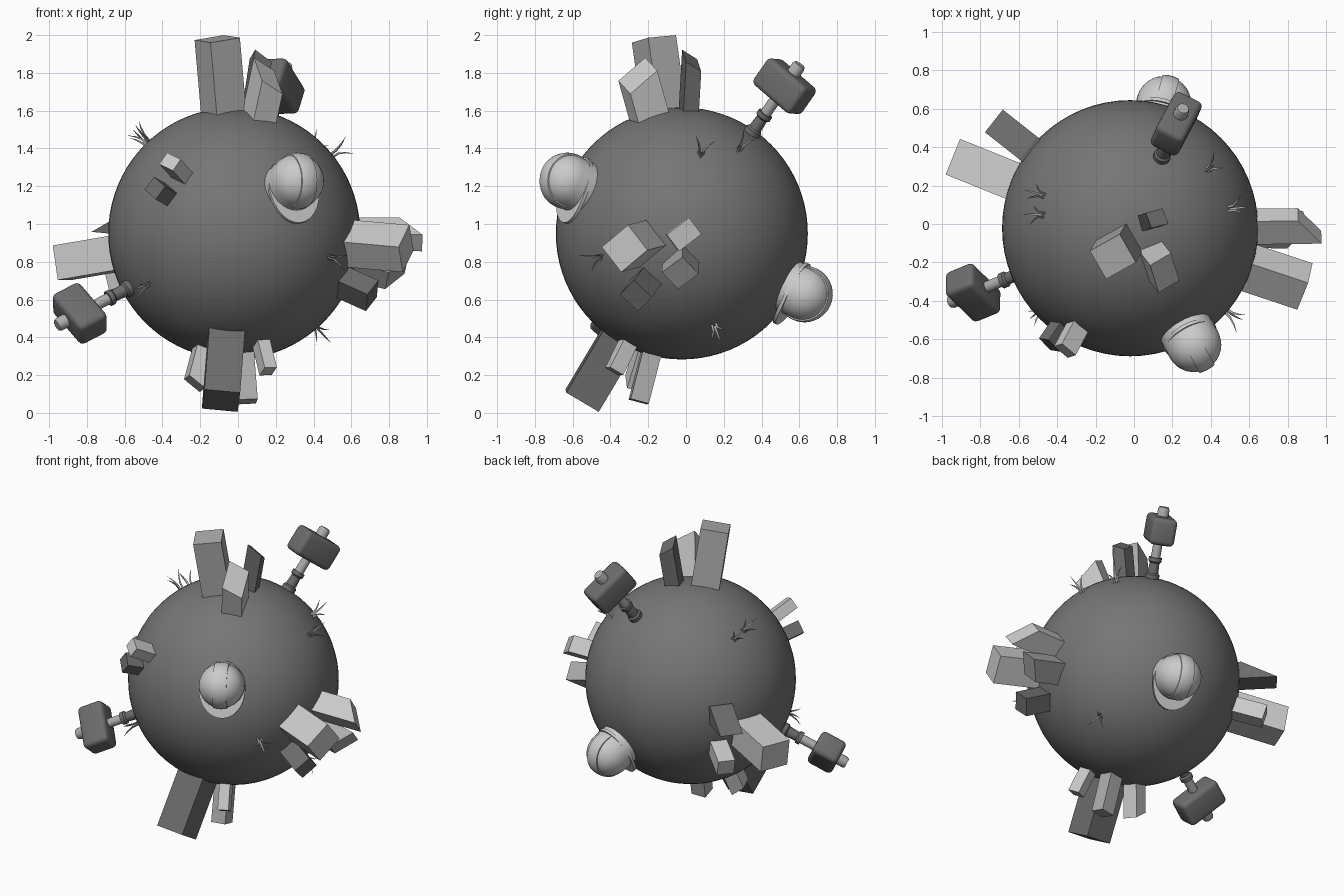
import bpy, bmesh, math, random
from mathutils import Vector, Matrix

if "Cube" in bpy.data.objects:
    bpy.data.objects.remove(bpy.data.objects["Cube"])

random.seed(3)
C = Vector((-0.02, -0.022, 0.95))   # planet centre
R = 0.667


def frame(n, u):
    # axes standing on the planet: z outward, x along the hint u
    n = Vector(n).normalized()
    u = Vector(u)
    u = (u - n * u.dot(n)).normalized()
    v = n.cross(u)
    return Matrix.Translation(C) @ Matrix((u, v, n)).transposed().to_4x4()


def grey(name, g):
    m = bpy.data.materials.new(name)
    m.diffuse_color = (g, g, g, 1)
    m.use_nodes = True
    m.node_tree.nodes["Principled BSDF"].inputs["Base Color"].default_value = m.diffuse_color
    return m


ROCK, DARK, MID = grey("dark_planet", 0.18), grey("dark_grey", 0.15), grey("mid_grey", 0.42)
WALL, PALE = grey("wall_grey", 0.58), grey("pale_grey", 0.66)


def add(name, bm, m, smooth=None, mat=None):
    bmesh.ops.recalc_face_normals(bm, faces=bm.faces)
    me = bpy.data.meshes.new(name)
    bm.to_mesh(me)
    bm.free()
    if mat:
        me.materials.append(mat)
    ob = bpy.data.objects.new(name, me)
    bpy.context.collection.objects.link(ob)
    ob.matrix_world = m
    if smooth:
        bpy.ops.object.select_all(action='DESELECT')
        ob.select_set(True)
        bpy.context.view_layer.objects.active = ob
        bpy.ops.object.shade_smooth_by_angle(angle=math.radians(smooth))
    return ob


def lathe(name, prof, m, mat, segs=32):
    bm = bmesh.new()
    vs = [bm.verts.new((r, 0, z)) for r, z in prof]
    es = [bm.edges.new(p) for p in zip(vs, vs[1:])]
    bmesh.ops.spin(bm, geom=vs + es, cent=(0, 0, 0), axis=(0, 0, 1),
                   angle=2 * math.pi, steps=segs)
    bmesh.ops.remove_doubles(bm, verts=bm.verts, dist=1e-5)
    return add(name, bm, m, 35, mat)


def block(name, mat, top, w, d, u, su=0, sv=0):
    # building: radial box, optional slanted roof
    n = Vector(top) - C
    h = n.length
    bm = bmesh.new()
    bmesh.ops.create_cube(bm, size=1)
    for v in bm.verts:
        x, y, z = v.co
        v.co = (x * w, y * d, h + su * x + sv * y if z > 0 else 0.56)
    add(name, bm, frame(n, u), None, mat)


def helmet(i, n):
    m = frame(n, (0, 0, -1))
    c, r = 0.745, 0.143
    # shell
    prof = [(r, 0.6), (r, c)] + [(r * math.cos(a), c + r * math.sin(a))
            for a in [math.pi / 2 * k / 10 for k in range(1, 10)]] + [(0, c + r)]
    lathe(f"helmet_shell_{i}", prof, m, PALE)
    # raised band over the crown
    bm = bmesh.new()
    bmesh.ops.create_uvsphere(bm, u_segments=32, v_segments=20, radius=r + 0.007)
    bmesh.ops.translate(bm, verts=bm.verts, vec=(0, 0, c))
    for s in (1, -1):
        g = bm.verts[:] + bm.edges[:] + bm.faces[:]
        cut = bmesh.ops.bisect_plane(bm, geom=g, plane_co=(0, s * 0.045, 0),
                                     plane_no=(0, s, 0), clear_outer=True)
        es = [e for e in cut['geom_cut'] if isinstance(e, bmesh.types.BMEdge)]
        bmesh.ops.edgeloop_fill(bm, edges=es)
    add(f"helmet_band_{i}", bm, m, 35, PALE)
    # brim with peak
    bm = bmesh.new()
    bmesh.ops.create_cone(bm, cap_ends=True, segments=40, radius1=1, radius2=1, depth=1)
    for v in bm.verts:
        x, y, z = v.co
        v.co = (0.028 + x * 0.183, y * 0.147, 0.69 + z * 0.018 - 0.02 * max(x, 0) ** 2)
    add(f"helmet_brim_{i}", bm, m, 35, PALE)


def hammer(i, n, u):
    m = frame(n, u)
    # dark grip with rings, paler shaft
    lathe(f"hammer_grip_{i}", [(0, 0.6), (0.045, 0.6), (0.045, 0.69), (0.035, 0.70),
          (0.031, 0.765), (0.042, 0.775), (0.042, 0.80), (0, 0.80)], m, DARK, 20)
    lathe(f"hammer_shaft_{i}", [(0.03, 0.79), (0.03, 0.95)], m, MID, 20)
    # handle end
    lathe(f"hammer_peg_{i}", [(0.037, 1.02), (0.037, 1.11), (0.03, 1.125), (0, 1.125)], m, MID, 20)
    # head
    bm = bmesh.new()
    bmesh.ops.create_cube(bm, size=1)
    for v in bm.verts:
        v.co = (v.co.x * 0.29, v.co.y * 0.16, 0.98 + v.co.z * 0.175)
    bmesh.ops.bevel(bm, geom=bm.edges[:], offset=0.03, segments=4, profile=0.5, affect='EDGES')
    add(f"hammer_head_{i}", bm, m, 35, DARK)


def tuft(i, n):
    # grass: tapering three-sided bent blades
    bm = bmesh.new()
    for k in range(3):
        a = k * 2.1 + random.uniform(-0.4, 0.4)
        ln, out = random.uniform(0.08, 0.12), random.uniform(0.03, 0.06)
        d = Vector((math.cos(a), math.sin(a), 0))
        rings = []
        for t, r in ((-0.2, 0.008), (0.35, 0.007), (0.7, 0.005), (1, 0.0008)):
            p = d * (0.008 + out * t * t) + Vector((0, 0, R + ln * t))
            rings.append([bm.verts.new(p + Vector((math.cos(a + b), math.sin(a + b), 0)) * r)
                          for b in (0, 2.1, 4.2)])
        for p, q in zip(rings, rings[1:]):
            for j in range(3):
                bm.faces.new((p[j], p[j - 1], q[j - 1], q[j]))
        bm.faces.new(rings[-1])
    add(f"grass_{i}", bm, frame(n, (0.3, 0.8, 0.5)), 50, MID)


# planet
bm = bmesh.new()
bmesh.ops.create_uvsphere(bm, u_segments=64, v_segments=40, radius=R)
add("planet", bm, Matrix.Translation(C), 40, ROCK)

# buildings: shade, roof centre, width, depth, side direction, roof slants
X, Z = (1, 0, 0), (0, 0, 1)
for i, b in enumerate([
    (MID, (-0.11, -0.17, 1.98), 0.18, 0.17, (0.87, 0.5, 0)),
    (WALL, (0.16, -0.255, 1.785), 0.13, 0.18, (0.94, 0.34, 0), -0.06, 0.07),
    (DARK, (0.12, 0.03, 1.865), 0.10, 0.085, (0.95, 0.25, 0), -0.05, -0.05),
    (WALL, (0.89, -0.325, 0.87), 0.19, 0.17, (0, 0.79, 0.61)),
    (WALL, (0.915, -0.01, 0.945), 0.15, 0.11, (0, 0.8, 0.6), -0.12, 0),
    (MID, (0.84, -0.03, 0.74), 0.15, 0.125, (0, 0.72, 0.7), 0.08, 0),
    (DARK, (0.71, -0.265, 0.62), 0.12, 0.13, (0, 0.68, 0.73)),
    (WALL, (-0.93, 0.345, 0.795), 0.185, 0.20, Z),
    (DARK, (-0.64, 0.466, 1.01), 0.12, 0.15, Z, -0.22, 0),
    (WALL, (-0.66, 0.50, 0.70), 0.11, 0.11, Z),
    (DARK, (-0.09, -0.55, 0.065), 0.19, 0.20, (1, 0.08, 0)),
    (WALL, (-0.23, -0.27, 0.155), 0.10, 0.10, (1, 0.3, 0), 0.04, 0),
    (MID, (0.05, -0.25, 0.06), 0.10, 0.10, (1, 0.1, 0)),
    (WALL, (0.16, -0.38, 0.22), 0.07, 0.085, (1, 0.4, 0)),
    (WALL, (-0.36, -0.66, 1.33), 0.10, 0.075, (0.8, 0, -0.55)),
    (DARK, (-0.44, -0.63, 1.19), 0.10, 0.085, (0.8, 0, -0.6)),
]):
    block(f"building_{i + 1}", *b)

helmet(1, (0.443, -0.81, 0.371))
helmet(2, (0.235, 0.87, -0.43))

hammer(1, (0.245, 0.555, 0.795), (0.4, 0.75, -0.53))
hammer(2, (-0.834, -0.342, -0.432), (0.17, -0.23, -0.275))

for i, n in enumerate([(-0.45, 0.17, 0.46), (-0.45, 0.07, 0.48), (0.40, 0.30, 0.44),
                       (0.52, 0.10, 0.42), (-0.46, -0.42, -0.27), (0.50, -0.43, -0.12),
                       (0.42, 0.17, -0.48)]):
    tuft(i + 1, n)
